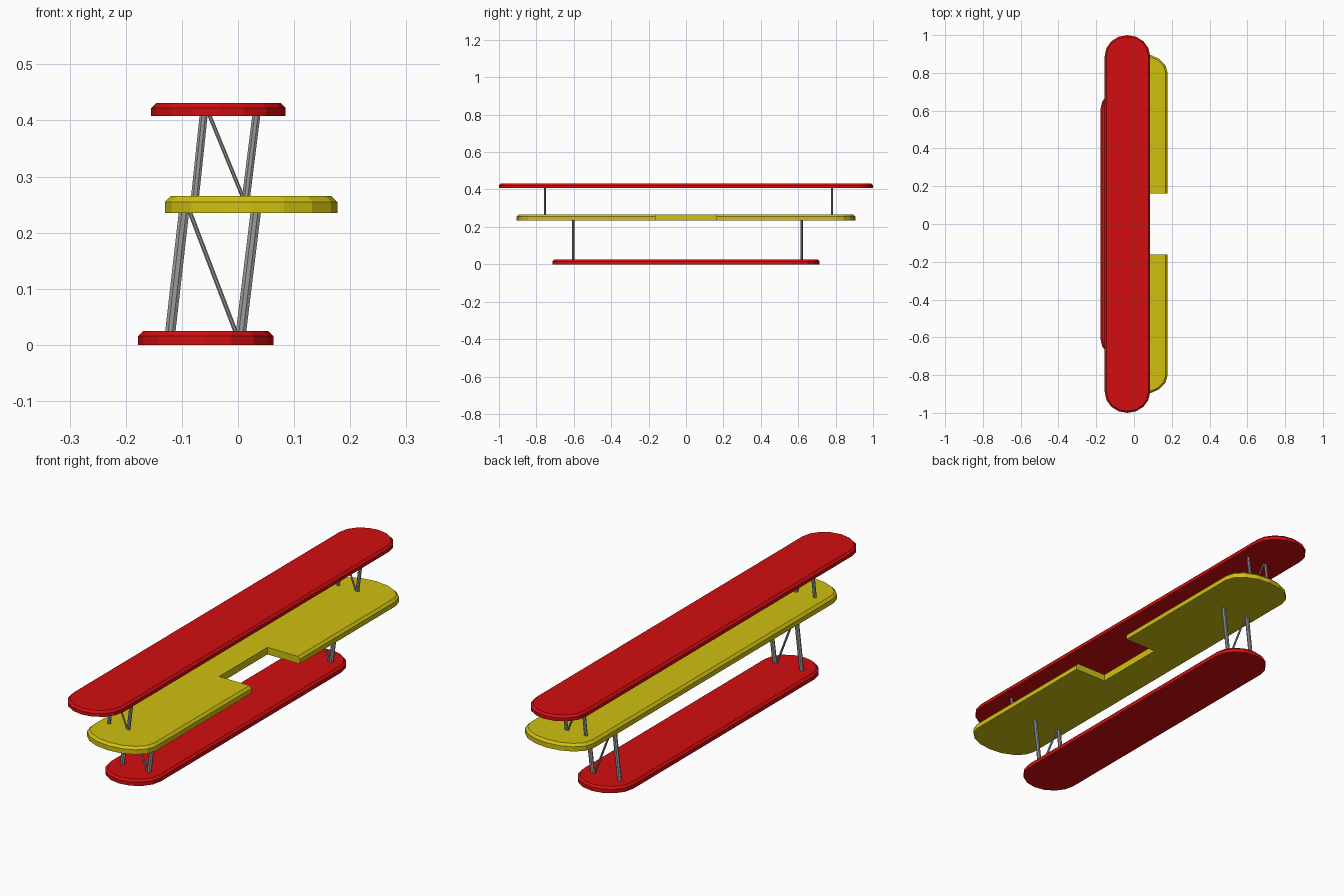
import bpy, bmesh, math
from mathutils import Vector

if "Cube" in bpy.data.objects:
    bpy.data.objects.remove(bpy.data.objects["Cube"])


def material(name, rgb):
    m = bpy.data.materials.new(name)
    m.diffuse_color = (*rgb, 1)
    m.use_nodes = True
    m.node_tree.nodes["Principled BSDF"].inputs["Base Color"].default_value = m.diffuse_color
    return m


RED = material("red", (0.65, 0.004, 0.005))
YELLOW = material("yellow", (0.63, 0.53, 0.005))
GREY = material("grey", (0.33, 0.33, 0.33))


def finish(bm, name, mat):
    bmesh.ops.recalc_face_normals(bm, faces=bm.faces)
    me = bpy.data.meshes.new(name)
    bm.to_mesh(me)
    bm.free()
    me.materials.append(mat)
    ob = bpy.data.objects.new(name, me)
    bpy.context.collection.objects.link(ob)
    return ob


def loft(rings, name, mat):
    """Closed solid through equal rings of points."""
    bm = bmesh.new()
    vs = [[bm.verts.new(p) for p in r] for r in rings]
    n = len(vs[0])
    for a, b in zip(vs, vs[1:]):
        for i in range(n):
            j = (i + 1) % n
            bm.faces.new((a[i], a[j], b[j], b[i]))
    bm.faces.new(vs[0])
    bm.faces.new(vs[-1])
    return finish(bm, name, mat)


def wing(name, mat, x0, x1, half_span, tip, z0, z1, cham, notch=None, seg=8):
    """Flat wing with rounded tips, chamfered upper rim, optional cut-out."""
    cx, hw = (x0 + x1) / 2, (x1 - x0) / 2

    def outline(d, z):
        pts = []
        for end in (1, -1):
            for i in range(seg + 1):
                a = math.pi * i / seg
                pts.append((cx + end * (hw - d) * math.cos(a),
                            end * (half_span - tip + (tip - d) * math.sin(a)), z))
        if notch:
            nx, ny = notch
            pts += [(x1 - d, -ny, z), (nx, -ny, z), (nx, ny, z), (x1 - d, ny, z)]
        return pts

    loft([outline(0, z0), outline(0, z1 - cham), outline(cham, z1)], name, mat)


def strut(name, y, lo, hi, wx, wy, seg=8):
    """Slanted oval strut between two (x, z) points."""
    rings = []
    for x, z in (lo, hi):
        rings.append([(x + wx / 2 * math.cos(2 * math.pi * (i + .5) / seg),
                       y + wy / 2 * math.sin(2 * math.pi * (i + .5) / seg), z)
                      for i in range(seg)])
    loft(rings, name, GREY)


# Wings
wing("lower_wing", RED, -0.178, 0.063, 0.715, 0.11, 0.0, 0.025, 0.009)
wing("middle_wing", YELLOW, -0.13, 0.177, 0.905, 0.10, 0.235, 0.265, 0.010,
     notch=(0.025, 0.162))
wing("upper_wing", RED, -0.155, 0.085, 1.0, 0.11, 0.408, 0.431, 0.009)

# N-shaped strut sets on each side
for side, y_low, y_up in (("left", -0.603, -0.755), ("right", 0.618, 0.78)):
    strut(f"lower_rear_strut_{side}", y_low, (-0.121, 0.02), (-0.096, 0.24), 0.020, 0.014)
    strut(f"lower_front_strut_{side}", y_low, (0.005, 0.02), (0.032, 0.24), 0.020, 0.014)
    strut(f"lower_brace_{side}", y_low, (-0.003, 0.02), (-0.087, 0.24), 0.009, 0.009)
    strut(f"upper_rear_strut_{side}", y_up, (-0.077, 0.26), (-0.061, 0.412), 0.0155, 0.012)
    strut(f"upper_front_strut_{side}", y_up, (0.014, 0.26), (0.033, 0.412), 0.0155, 0.012)
    strut(f"upper_brace_{side}", y_up, (0.010, 0.26), (-0.052, 0.412), 0.008, 0.008)
